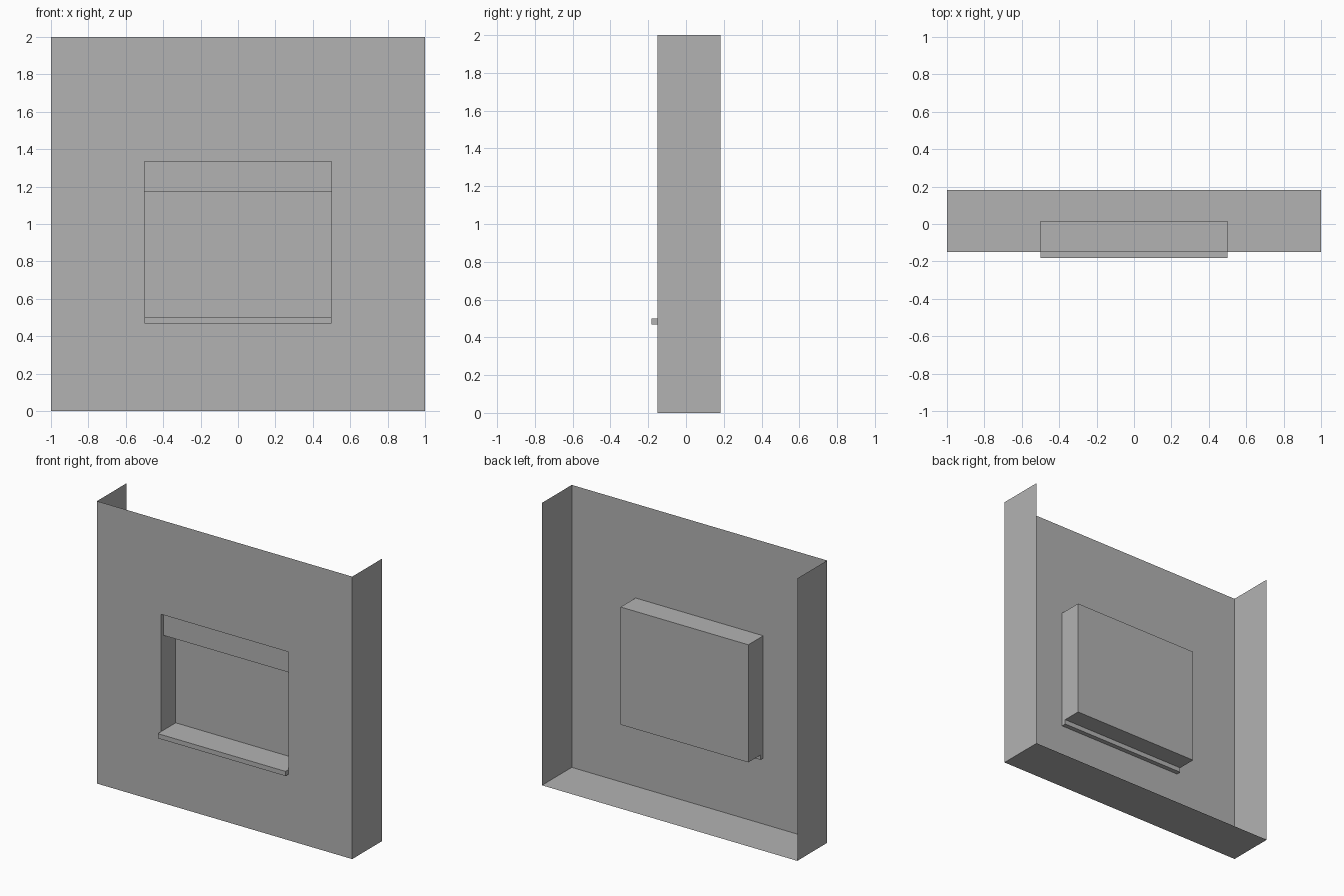
import bpy
import bmesh

cube = bpy.data.objects.get("Cube")
if cube:
    bpy.data.objects.remove(cube, do_unlink=True)

# Key depths and heights
FRONT, BACK = -0.15, 0.183
SET_BACK, PANE = -0.117, 0.017
HALF = 0.5
SILL_LOW, SILL_TOP, BLIND_LOW, HEAD = 0.467, 0.5, 1.17, 1.333

grey = bpy.data.materials.new("plain grey")
grey.use_nodes = True
colour = (0.45, 0.45, 0.45, 1)
grey.diffuse_color = colour
grey.node_tree.nodes["Principled BSDF"].inputs["Base Color"].default_value = colour


def make_sheets(name, faces):
    """Build one object from a list of faces given by their corners."""
    bm = bmesh.new()
    for corners in faces:
        bm.faces.new([bm.verts.new(c) for c in corners])
    bmesh.ops.remove_doubles(bm, verts=bm.verts, dist=0.0001)
    mesh = bpy.data.meshes.new(name)
    bm.to_mesh(mesh)
    bm.free()
    mesh.materials.append(grey)
    obj = bpy.data.objects.new(name, mesh)
    bpy.context.collection.objects.link(obj)
    return obj


def upright(y, half, low, high):
    """Rectangle facing the front."""
    return [(-half, y, low), (half, y, low), (half, y, high), (-half, y, high)]


def level(z, half, near, far, up=True):
    """Horizontal rectangle."""
    pts = [(-half, near, z), (half, near, z), (half, far, z), (-half, far, z)]
    return pts if up else pts[::-1]


def end(x, near, far, low, high):
    """Rectangle facing sideways, towards +x."""
    return [(x, near, low), (x, far, low), (x, far, high), (x, near, high)]


# Front wall: a ring of faces around the window opening
outer = upright(FRONT, 1, 0, 2)
inner = upright(FRONT, HALF, SILL_LOW, HEAD)
make_sheets("front_wall", [[outer[i], outer[(i + 1) % 4], inner[(i + 1) % 4], inner[i]]
                           for i in range(4)])

# Side returns and bottom return, open at the top and back
make_sheets("left_return", [end(1, FRONT, BACK, 0, 2)])
make_sheets("right_return", [end(-1, FRONT, BACK, 0, 2)[::-1]])
make_sheets("bottom_return", [level(0, 1, FRONT, BACK, up=False)])

# Window recess: reveals, head, floor and pane
make_sheets("window_reveal", [
    end(HALF, FRONT, PANE, SILL_TOP, HEAD)[::-1],
    end(-HALF, FRONT, PANE, SILL_TOP, HEAD),
    level(HEAD, HALF, FRONT, PANE, up=False),
    level(SILL_TOP, HALF, SET_BACK, PANE),
])
make_sheets("window_pane", [upright(PANE, HALF, SILL_TOP, HEAD)])

# Blind box under the head of the opening
make_sheets("blind_box", [
    upright(SET_BACK, HALF, BLIND_LOW, HEAD),
    level(BLIND_LOW, HALF, SET_BACK, PANE, up=False),
])

# Projecting sill
SILL_FRONT = -0.183
make_sheets("window_sill", [
    upright(SILL_FRONT, HALF, SILL_LOW, SILL_TOP),
    upright(SET_BACK, HALF, SILL_LOW, SILL_TOP)[::-1],
    level(SILL_TOP, HALF, SILL_FRONT, SET_BACK),
    level(SILL_LOW, HALF, SILL_FRONT, SET_BACK, up=False),
    end(HALF, SILL_FRONT, SET_BACK, SILL_LOW, SILL_TOP),
    end(-HALF, SILL_FRONT, SET_BACK, SILL_LOW, SILL_TOP)[::-1],
])
